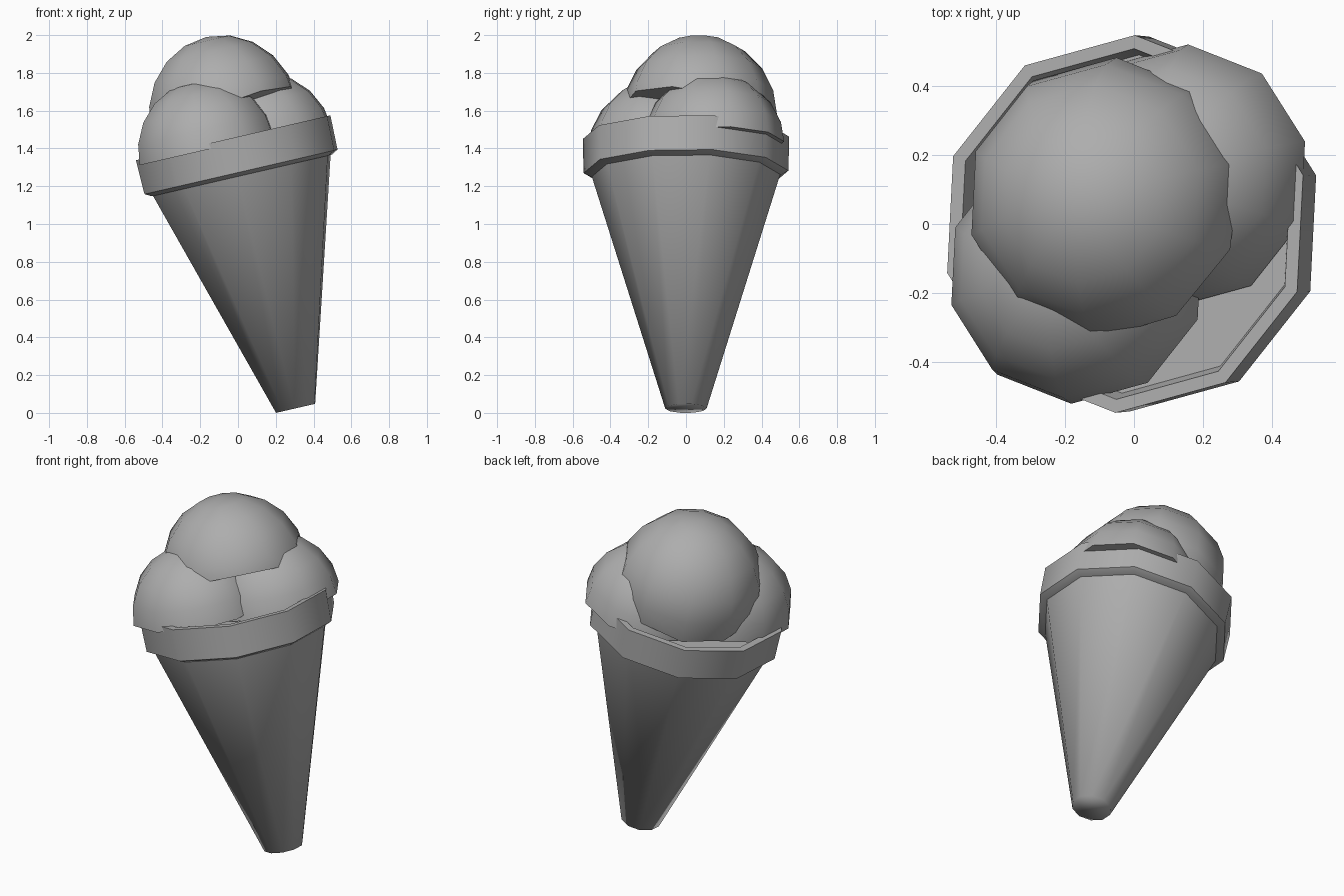
import bpy
import bmesh
from math import radians, cos, sin, tau
from mathutils import Matrix, Vector

cube = bpy.data.objects.get("Cube")
if cube:
    bpy.data.objects.remove(cube, do_unlink=True)

SIDES = 10
LEAN = Matrix.Rotation(radians(-13), 4, 'Y')
FRAME = Matrix.Translation((0.305, 0, 0.024)) @ LEAN
AXIS = LEAN @ Vector((0, 0, 1))

# One plain grey for the whole model
grey = bpy.data.materials.new("plain grey")
grey.use_nodes = True
grey.diffuse_color = (0.42, 0.42, 0.42, 1)
for node in grey.node_tree.nodes:
    if node.type == 'BSDF_PRINCIPLED':
        node.inputs["Base Color"].default_value = grey.diffuse_color


def twist(degrees):
    return Matrix.Rotation(radians(degrees), 4, 'Z')


def finish(name, bm, angle):
    bmesh.ops.recalc_face_normals(bm, faces=bm.faces)
    mesh = bpy.data.meshes.new(name)
    bm.to_mesh(mesh)
    bm.free()
    mesh.materials.append(grey)
    obj = bpy.data.objects.new(name, mesh)
    bpy.context.collection.objects.link(obj)
    bpy.ops.object.select_all(action='DESELECT')
    obj.select_set(True)
    bpy.context.view_layer.objects.active = obj
    bpy.ops.object.shade_smooth_by_angle(angle=radians(angle))


def lathe(name, profile, angle):
    """Turn a (radius, height) profile around the leaning axis, capping both ends."""
    bm = bmesh.new()
    rings = [[bm.verts.new((r * cos(tau * i / SIDES), r * sin(tau * i / SIDES), z))
              for i in range(SIDES)] for r, z in profile]
    for low, high in zip(rings, rings[1:]):
        for i in range(SIDES):
            j = (i + 1) % SIDES
            bm.faces.new((low[i], low[j], high[j], high[i]))
    bm.faces.new(rings[0][::-1])
    bm.faces.new(rings[-1])
    bm.transform(FRAME @ twist(15))
    finish(name, bm, angle)


def scoop(name, centre, radius, cut_point, cut_normal, stretch=1.0):
    """A ball whose underside is cut flat by a plane."""
    bm = bmesh.new()
    bmesh.ops.create_uvsphere(bm, u_segments=SIDES, v_segments=SIDES, radius=radius)
    bmesh.ops.scale(bm, vec=Vector((1, 1, stretch)), verts=bm.verts)
    bm.transform(Matrix.Translation(centre) @ LEAN @ twist(-3))
    cut = bmesh.ops.bisect_plane(bm, geom=bm.verts[:] + bm.edges[:] + bm.faces[:],
                                 plane_co=cut_point, plane_no=cut_normal,
                                 clear_inner=True)
    rim = [e for e in cut["geom_cut"] if isinstance(e, bmesh.types.BMEdge)]
    bmesh.ops.holes_fill(bm, edges=rim, sides=0)
    finish(name, bm, 60)


# Wafer cone with a small blunt tip
lathe("wafer_cone", [(0.11, 0), (0.507, 1.29)], 85)

# Rim band: chamfered underside, flat lip and recessed floor
lathe("rim_band", [(0.505, 1.265), (0.543, 1.285), (0.547, 1.47),
                   (0.508, 1.47), (0.49, 1.40)], 40)

# Two lower scoops resting in the rim
scoop("left_scoop", (0.14, 0.14, 1.42), 0.382, FRAME @ Vector((0, 0, 1.41)), AXIS)
scoop("right_scoop", (-0.16, -0.14, 1.385), 0.382, FRAME @ Vector((0, 0, 1.44)), AXIS)

# Top scoop, its base sloping down toward the back right
scoop("top_scoop", (-0.072, 0.07, 1.577), 0.412, Vector((-0.07, 0.07, 1.55)),
      Vector((-0.42, 0.22, 1)), 1.03)
